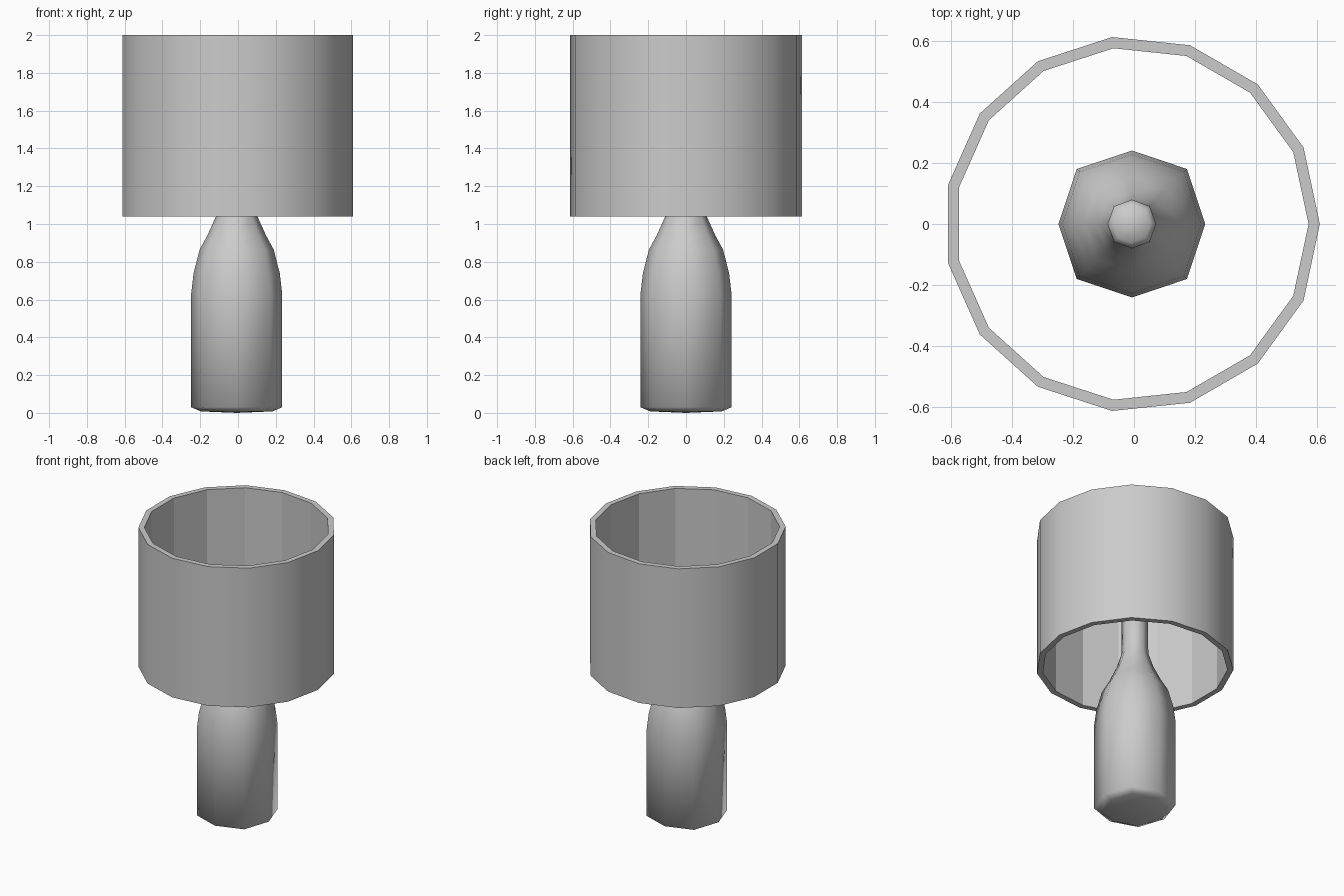
import bpy
import bmesh
from math import cos, sin, pi

if "Cube" in bpy.data.objects:
    bpy.data.objects.remove(bpy.data.objects["Cube"])

CENTRE_X = -0.007


def ring(bm, sides, radius, z, diagonal=1.0):
    """Ring of vertices; 'diagonal' pushes every second one outwards."""
    verts = []
    for i in range(sides):
        a = 2 * pi * i / sides
        r = radius * (diagonal if i % 2 else 1.0)
        verts.append(bm.verts.new((CENTRE_X + r * cos(a), r * sin(a), z)))
    return verts


def bridge(bm, lower, upper, smooth):
    n = len(lower)
    for i in range(n):
        j = (i + 1) % n
        bm.faces.new((lower[i], lower[j], upper[j], upper[i])).smooth = smooth


def fan(bm, loop, z):
    tip = bm.verts.new((CENTRE_X, 0, z))
    for i, v in enumerate(loop):
        bm.faces.new((v, loop[(i + 1) % len(loop)], tip)).smooth = True


def finish(bm, name):
    bmesh.ops.recalc_face_normals(bm, faces=bm.faces)
    mesh = bpy.data.meshes.new(name)
    bm.to_mesh(mesh)
    bm.free()
    obj = bpy.data.objects.new(name, mesh)
    bpy.context.collection.objects.link(obj)
    return obj


# Bottle-shaped base: slightly squared octagon, smooth shaded
profile = [  # radius, height, diagonal factor
    (0.190, 0.008, 1.06), (0.241, 0.030, 1.06), (0.241, 0.630, 1.06),
    (0.228, 0.740, 1.06), (0.196, 0.865, 1.06), (0.155, 0.940, 1.05),
    (0.110, 1.040, 1.04), (0.083, 1.130, 1.03), (0.080, 1.200, 1.03),
    (0.080, 1.430, 1.03), (0.062, 1.450, 1.03),
]
bm = bmesh.new()
rings = [ring(bm, 8, r, z, d) for r, z, d in profile]
for lower, upper in zip(rings, rings[1:]):
    bridge(bm, lower, upper, True)
fan(bm, rings[0], 0.0)
fan(bm, rings[-1], 1.46)
finish(bm, "lamp_base")

# Open 15-sided shade: smooth outside, faceted inside and rims
bm = bmesh.new()
outer_low, outer_top = ring(bm, 15, 0.617, 1.04), ring(bm, 15, 0.617, 2.0)
inner_low, inner_top = ring(bm, 15, 0.580, 1.04), ring(bm, 15, 0.580, 2.0)
bridge(bm, outer_low, outer_top, True)
bridge(bm, outer_top, inner_top, False)
bridge(bm, inner_top, inner_low, False)
bridge(bm, inner_low, outer_low, False)
finish(bm, "lamp_shade")
